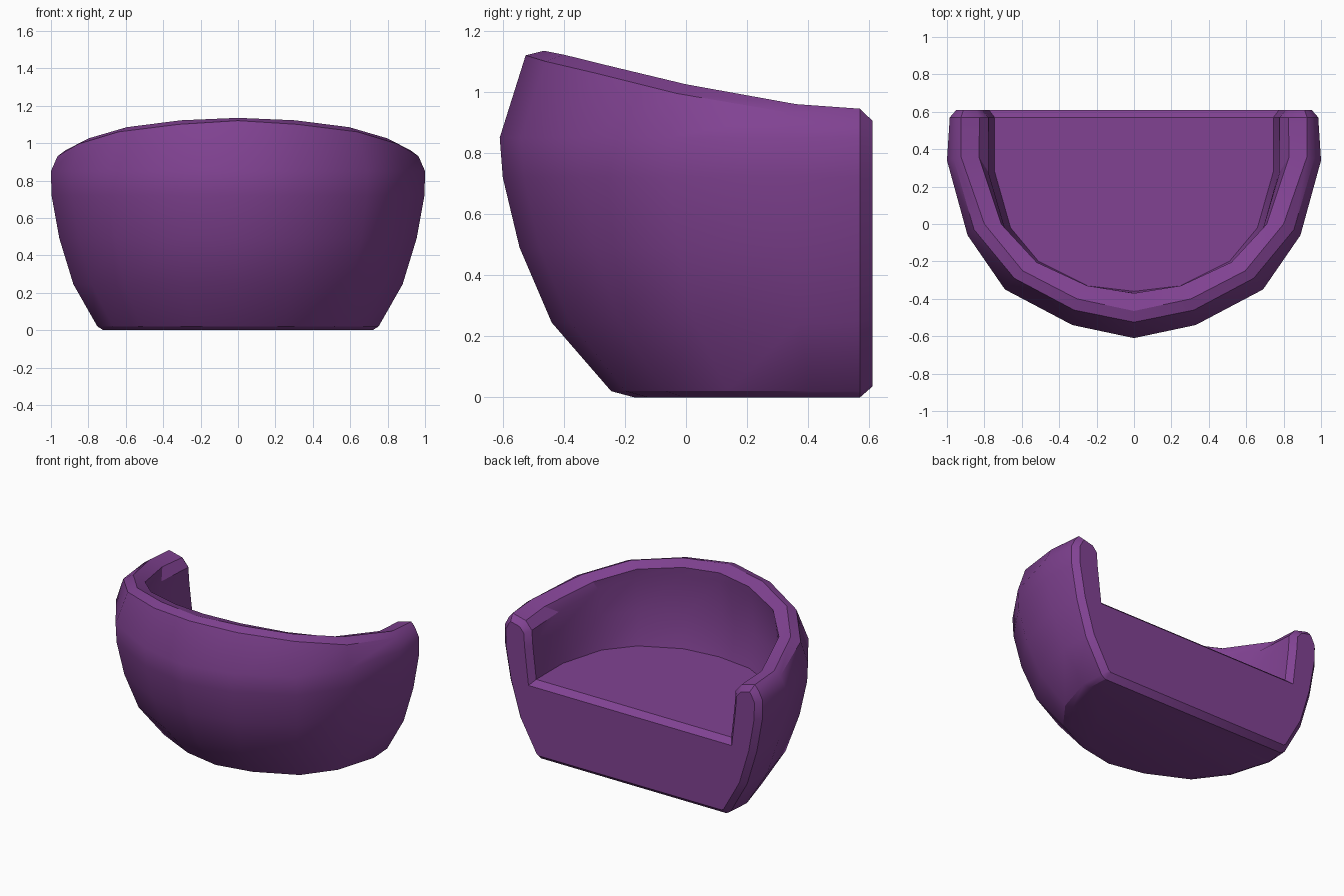
import bpy, bmesh

if "Cube" in bpy.data.objects:
    bpy.data.objects.remove(bpy.data.objects["Cube"])

BACK = 0.57   # where the rounded back-end edge starts

# Half plan outlines, from the centre front round to the back end
outline = [(0, -.61), (.33, -.54), (.69, -.35), (.89, -.06), (1, .34), (.985, BACK)]
bevel = [(0, -.525, 1.12), (.32, -.46, 1.10), (.64, -.29, 1.06),
         (.855, -.03, .995), (.965, .35, .93), (.955, BACK, .91)]
crest = [(0, -.465, 1.135), (.305, -.40, 1.122), (.595, -.25, 1.085),
         (.80, 0, 1.025), (.925, .36, .96), (.925, BACK, .945)]
inner = [(0, -.37), (.25, -.33), (.52, -.205), (.71, 0), (.83, .36), (.825, BACK)]
seat = [(0, -.36), (.25, -.33), (.51, -.20), (.66, -.02), (.745, .28), (.745, BACK)]
SEAT_Z = .535

# Outer shell levels: height, half width, front depth
levels = [(0, .72, -.17), (.02, .752, -.245), (.245, .88, -.44),
          (.49, .955, -.545), (.72, .997, -.60), (.85, 1, -.61)]


def scaled(pts, z, w, k):
    return [(x * w, BACK - (BACK - y) * k, z) for x, y in pts]


rings = [scaled(outline, z, w, (BACK - f) / (BACK + .61)) for z, w, f in levels]
rings += [bevel, crest]
rings.append([(x, y, c[2] - .025) for (x, y), c in zip(inner, crest)])
rings.append([(x * 1.045, BACK - (BACK - y) * 1.01, c[2] - .08) for (x, y), c in zip(seat, crest)])
rings.append(scaled(seat, .76, 1.035, 1.045))
rings.append(scaled(seat, SEAT_Z, 1, 1))

# Mirror each half ring and skin the rings into one shell
bm = bmesh.new()
rows = []
for r in rings:
    full = [(-x, y, z) for x, y, z in reversed(r[1:])] + list(r)
    rows.append([bm.verts.new(p) for p in full])
for a, b in zip(rows, rows[1:]):
    for i in range(len(a) - 1):
        bm.faces.new((a[i], a[i + 1], b[i + 1], b[i]))
bm.faces.new(rows[0])     # underside
bm.faces.new(rows[-1])    # seat top
back = bm.faces.new([r[0] for r in rows] + [r[-1] for r in reversed(rows)])
bmesh.ops.recalc_face_normals(bm, faces=bm.faces)

# Chamfered flat back end
bmesh.ops.inset_individual(bm, faces=[back], thickness=.035, depth=.04, use_even_offset=True)
bmesh.ops.recalc_face_normals(bm, faces=bm.faces)

mesh = bpy.data.meshes.new("tub_seat")
bm.to_mesh(mesh)
bm.free()
obj = bpy.data.objects.new("tub_seat", mesh)
bpy.context.collection.objects.link(obj)

mat = bpy.data.materials.new("purple")
mat.diffuse_color = (.22, .055, .29, 1)
mat.use_nodes = True
mat.node_tree.nodes["Principled BSDF"].inputs["Base Color"].default_value = mat.diffuse_color
mesh.materials.append(mat)

bpy.context.view_layer.objects.active = obj
obj.select_set(True)
bpy.ops.object.shade_smooth_by_angle(angle=.5)
